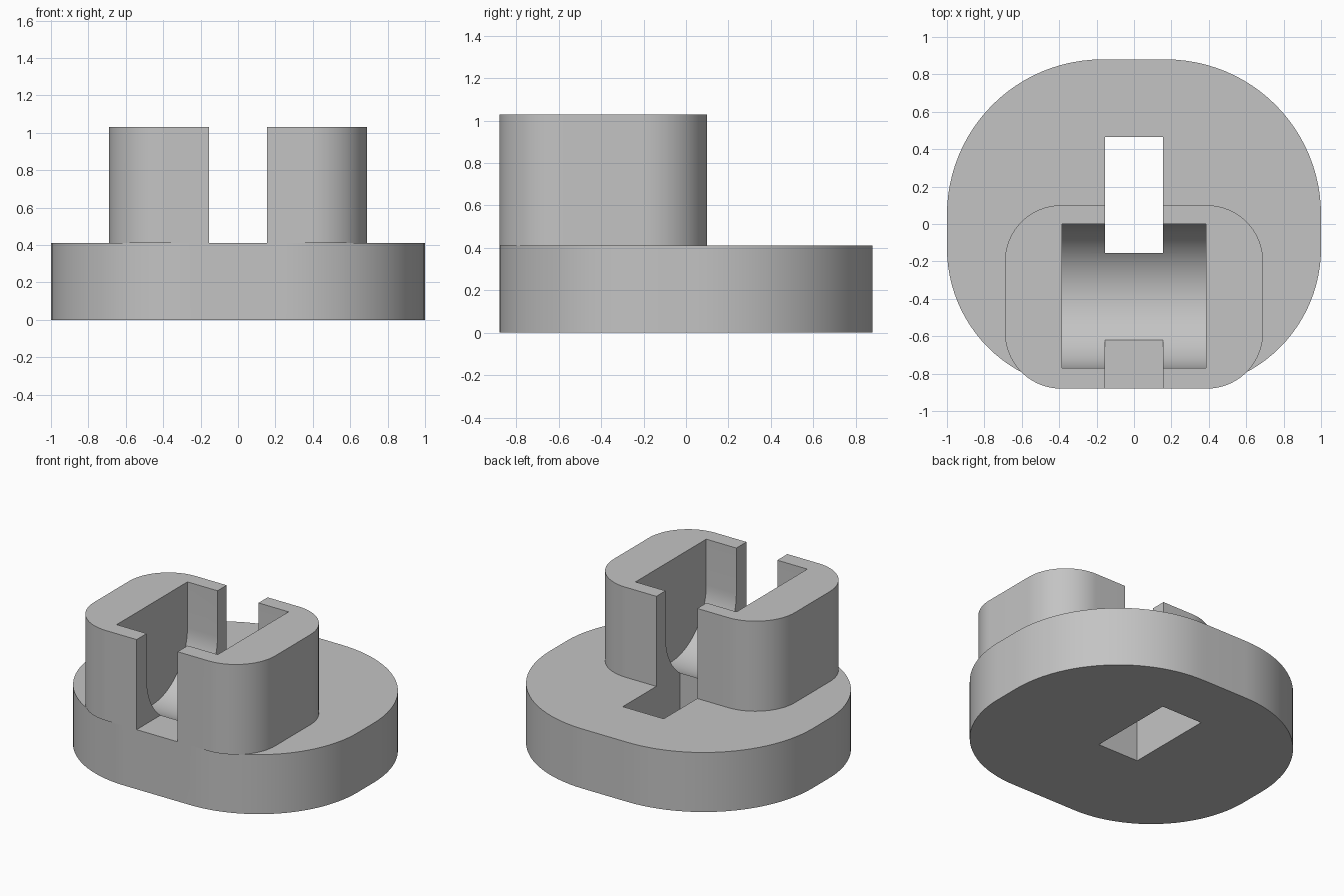
import bpy
import bmesh
from math import sin, cos, pi, radians

cube = bpy.data.objects.get("Cube")
if cube:
    bpy.data.objects.remove(cube, do_unlink=True)

grey = bpy.data.materials.new("light_grey")
grey.use_nodes = True
COLOUR = (0.55, 0.55, 0.55, 1)
grey.diffuse_color = COLOUR
grey.node_tree.nodes["Principled BSDF"].inputs["Base Color"].default_value = COLOUR


def arc(cx, cy, r, start, end, steps=24):
    return [(cx + r * cos(start + (end - start) * i / steps),
             cy + r * sin(start + (end - start) * i / steps)) for i in range(steps + 1)]


def rounded_outline(half_x, y0, y1, r_front, r_back):
    """Rectangle with its own corner radius at the front and the back."""
    right = (arc(half_x - r_front, y0 + r_front, r_front, -pi / 2, 0)
             + arc(half_x - r_back, y1 - r_back, r_back, 0, pi / 2))
    return right + [(-x, y) for x, y in reversed(right)]


def extrude(name, points, place, offset):
    """Solid swept from an outline; place maps a 2D point into space."""
    bm = bmesh.new()
    face = bm.faces.new([bm.verts.new(place(u, v)) for u, v in points])
    swept = bmesh.ops.extrude_face_region(bm, geom=[face])["geom"]
    verts = [g for g in swept if isinstance(g, bmesh.types.BMVert)]
    bmesh.ops.translate(bm, verts=verts, vec=offset)
    bmesh.ops.recalc_face_normals(bm, faces=bm.faces)
    mesh = bpy.data.meshes.new(name)
    bm.to_mesh(mesh)
    bm.free()
    mesh.materials.append(grey)
    obj = bpy.data.objects.new(name, mesh)
    bpy.context.collection.objects.link(obj)
    return obj


def slab(name, points, z0, z1):
    return extrude(name, points, lambda x, y: (x, y, z0), (0, 0, z1 - z0))


def box_outline(half_x, y0, y1):
    return [(-half_x, y0), (half_x, y0), (half_x, y1), (-half_x, y1)]


def combine(target, other, operation):
    """Apply a boolean and remove the tool body."""
    mod = target.modifiers.new(operation.lower(), "BOOLEAN")
    mod.operation, mod.solver, mod.object = operation, "EXACT", other
    bpy.context.view_layer.objects.active = target
    bpy.ops.object.modifier_apply(modifier=mod.name)
    bpy.data.objects.remove(other, do_unlink=True)


BASE_TOP, TOP, FRONT = 0.41, 1.03, -0.88
SLOT = 0.156

# Rounded base with the upright housing on its front edge
body = slab("socket_body", rounded_outline(1.0, FRONT, 0.88, 0.75, 0.83), 0, BASE_TOP)
housing = slab("housing", rounded_outline(0.69, FRONT, 0.10, 0.30, 0.30), BASE_TOP, TOP)
combine(body, housing, "UNION")

# Round-bottomed pocket, swept along x
R = 0.385
pocket_profile = arc(-R, 0.715, R, pi, 2 * pi, 40) + [(0, TOP + 0.2), (-2 * R, TOP + 0.2)]
pocket = extrude("pocket", pocket_profile, lambda y, z: (-R, y, z), (2 * R, 0, 0))
combine(body, pocket, "DIFFERENCE")

# Slot through both housing walls, down to the base
slot = slab("slot", box_outline(SLOT, FRONT - 0.2, 0.3), BASE_TOP, TOP + 0.2)
combine(body, slot, "DIFFERENCE")

# Rectangular hole right through the base
hole = slab("hole", box_outline(SLOT, -0.155, 0.465), -0.2, TOP + 0.3)
combine(body, hole, "DIFFERENCE")

# Smooth curves, sharp edges
bpy.ops.object.select_all(action="DESELECT")
body.select_set(True)
bpy.context.view_layer.objects.active = body
bpy.ops.object.shade_smooth_by_angle(angle=radians(25))
